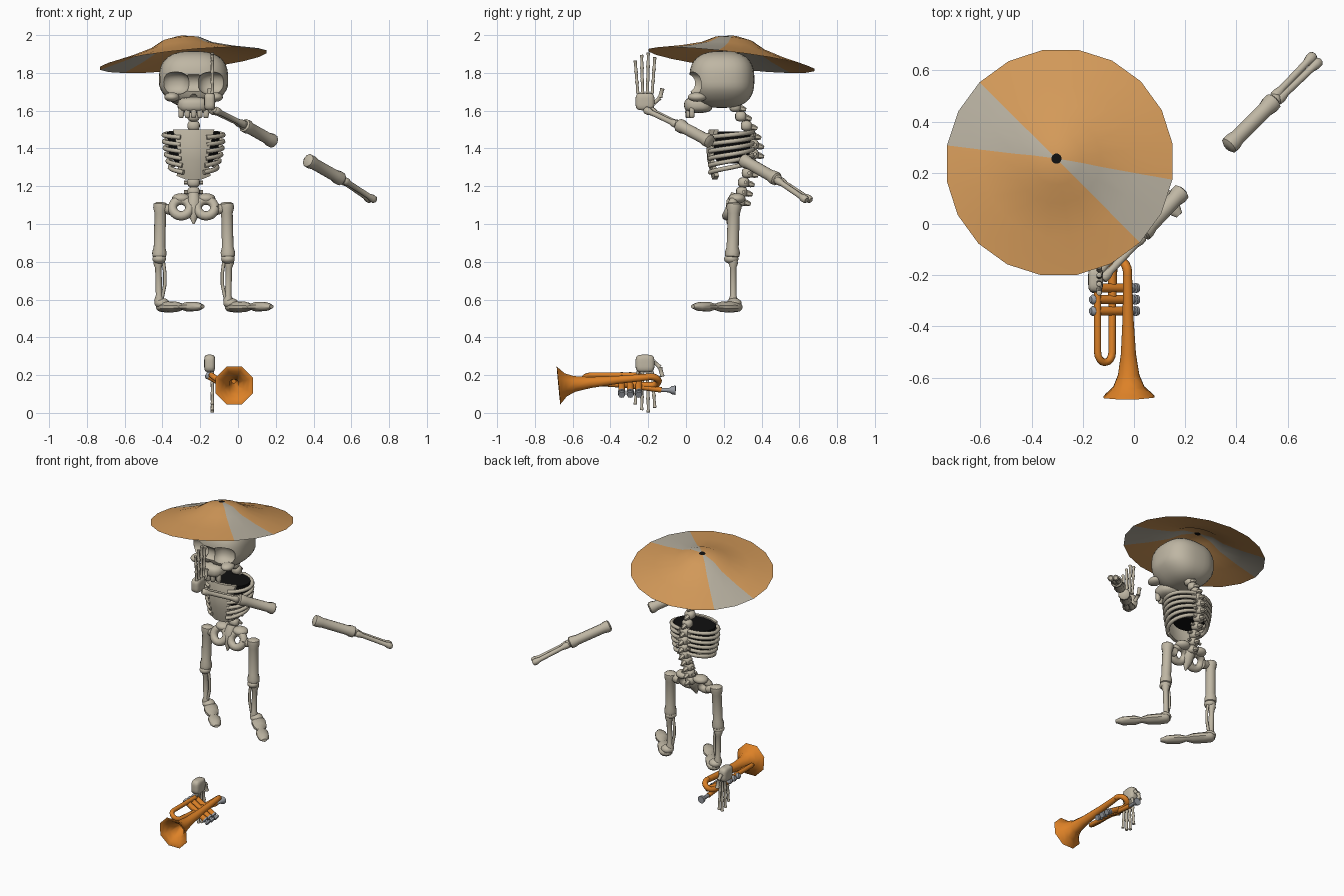
import bpy, bmesh, math
from mathutils import Vector, Matrix

old = bpy.data.objects.get("Cube")
if old:
    bpy.data.objects.remove(old)


def material(name, rgb):
    m = bpy.data.materials.new(name)
    m.use_nodes = True
    m.diffuse_color = (*rgb, 1)
    m.node_tree.nodes["Principled BSDF"].inputs["Base Color"].default_value = (*rgb, 1)
    return m


BONE = material("bone", (0.52, 0.47, 0.37))
TAN = material("straw_tan", (0.65, 0.32, 0.1))
PALE = material("pale_stripe", (0.46, 0.42, 0.34))
BRASS = material("orange_brass", (0.72, 0.22, 0.02))
STEEL = material("steel", (0.32, 0.34, 0.37))
BLACK = material("black", (0.005, 0.005, 0.005))
CX = -0.235  # the skeleton's middle


def finish(name, bm, *mats, angle=45):
    bmesh.ops.recalc_face_normals(bm, faces=bm.faces)
    me = bpy.data.meshes.new(name)
    bm.to_mesh(me)
    bm.free()
    ob = bpy.data.objects.new(name, me)
    bpy.context.collection.objects.link(ob)
    for m in mats:
        me.materials.append(m)
    smooth(ob, angle)
    return ob


def smooth(ob, angle=45):
    bpy.ops.object.select_all(action='DESELECT')
    ob.select_set(True)
    bpy.context.view_layer.objects.active = ob
    bpy.ops.object.shade_smooth_by_angle(angle=math.radians(angle))


def lathe(name, a, b, prof, mat=BONE, n=10, flat=1, caps=True):
    """Turn a profile of (fraction, radius) around the line a-b."""
    a, b = Vector(a), Vector(b)
    rot = (b - a).to_track_quat('Z', 'Y')
    bm = bmesh.new()
    rings = []
    for t, r in prof:
        ring = []
        for k in range(n):
            w = math.tau * (k + 0.5) / n
            p = a.lerp(b, t) + rot @ Vector((r * math.cos(w), r * math.sin(w), 0))
            p.z = a.z + (p.z - a.z) * flat
            ring.append(bm.verts.new(p))
        rings.append(ring)
    for lo, hi in zip(rings, rings[1:]):
        for k in range(n):
            bm.faces.new((lo[k], lo[k - 1], hi[k - 1], hi[k]))
    if caps:
        bm.faces.new(rings[0])
        bm.faces.new(rings[-1])
    return finish(name, bm, mat)


def bone(name, a, b, r, waist=0.72, n=10):
    half = [(0, 0.6), (0.03, 0.95), (0.1, 1), (0.2, waist)]
    prof = half + [(1 - t, s) for t, s in reversed(half)]
    return lathe(name, a, b, [(t, s * r) for t, s in prof], n=n)


def ball(name, c, size, mat=BONE, boxy=2.0, seg=20):
    """Rounded blob; a higher boxy value makes it squarer."""
    bm = bmesh.new()
    bmesh.ops.create_uvsphere(bm, u_segments=seg, v_segments=seg * 2 // 3, radius=1)
    for v in bm.verts:
        k = sum(abs(x) ** boxy for x in v.co) ** (-1 / boxy)
        v.co = Vector([x * k * s for x, s in zip(v.co, size)]) + Vector(c)
    return finish(name, bm, mat, angle=60)


def tube(name, pts, r, mat=BONE):
    cu = bpy.data.curves.new(name, 'CURVE')
    cu.dimensions = '3D'
    cu.bevel_depth = r
    cu.bevel_resolution = 2
    cu.use_fill_caps = True
    sp = cu.splines.new('POLY')
    sp.points.add(len(pts) - 1)
    for p, q in zip(sp.points, pts):
        p.co = (*q, 1)
    ob = bpy.data.objects.new(name, cu)
    bpy.context.collection.objects.link(ob)
    cu.materials.append(mat)
    bpy.ops.object.select_all(action='DESELECT')
    ob.select_set(True)
    bpy.context.view_layer.objects.active = ob
    bpy.ops.object.convert(target='MESH')
    smooth(ob, 60)


def bend(p, q, bulge):
    """Half-round bend from p to q, bulging along y."""
    p, q = Vector(p), Vector(q)
    mid, arm = (p + q) / 2, (p - q) / 2
    return [mid + arm * math.cos(w) + Vector((0, bulge * math.sin(w), 0))
            for w in [math.pi * k / 8 for k in range(9)]]


# Skull with carved sockets, nose and upper teeth
skull = ball("skull", (CX, 0.19, 1.765), (0.183, 0.172, 0.15), boxy=2.7, seg=32)
for v in skull.data.vertices:
    low = max(0, 1.72 - v.co.z)
    v.co.x = CX + (v.co.x - CX) * (1 - 2 * low)
cutters = [ball("brow_cutter", (CX, 0.0, 1.745), (0.2, 0.05, 0.05)),
           ball("nose_cutter", (CX, 0.02, 1.66), (0.025, 0.04, 0.03))]
for s in (-1, 1):
    cutters.append(ball("socket_cutter", (CX + s * 0.1, 0.02, 1.745), (0.078, 0.08, 0.06), boxy=2.5))
for c in cutters:
    mod = skull.modifiers.new("carve", 'BOOLEAN')
    mod.object = c
    mod.solver = 'EXACT'
    bpy.context.view_layer.objects.active = skull
    bpy.ops.object.modifier_apply(modifier=mod.name)
    bpy.data.objects.remove(c)
smooth(skull, 40)
ball("upper_jaw", (CX, 0.065, 1.63), (0.085, 0.075, 0.042), boxy=3)
for s in (-1, 1):
    ball("cheekbone", (CX + s * 0.115, 0.06, 1.672), (0.04, 0.05, 0.025))
for k in range(5):
    x = (k - 2) * 0.033
    ball("tooth", (CX + x, 0.01 + 5 * x * x, 1.592), (0.015, 0.014, 0.032), boxy=4, seg=12)

# Spine
spine = [(0.26, 1.62), (0.29, 1.57), (0.32, 1.52), (0.34, 1.47), (0.355, 1.42), (0.355, 1.37),
         (0.345, 1.32), (0.325, 1.27), (0.305, 1.22), (0.295, 1.17), (0.285, 1.12)]
for i, (y, z) in enumerate(spine):
    ball("vertebra", (CX, y, z), (0.033, 0.03, 0.027), boxy=3, seg=12)
    lathe("spinous_process", (CX, y, z), (CX, y + 0.058, z - 0.015), [(0, 0.02), (0.7, 0.016), (1, 0.008)], n=6)
    if 2 < i < 10:
        lathe("side_process", (CX - 0.05, y + 0.01, z), (CX + 0.05, y + 0.01, z), [(0, 0.01), (1, 0.01)], n=6)

# Ribcage
for s in (-1, 1):
    for i in range(6):
        wide = 0.158 - 0.0013 * i * i
        pts = []
        for k in range(13):
            w = math.pi * (0.06 + 0.8 * k / 12)
            y = 0.24 + (0.115 if w < math.pi / 2 else 0.125) * math.cos(w)
            pts.append((CX + s * wide * math.sin(w), y, 1.488 - 0.031 * i - 0.006 * i * k / 12 - 0.03 * k / 12))
        tube("rib", pts, 0.0125)
liner = lathe("chest_hollow", (CX, 0.24, 1.32), (CX, 0.24, 1.49), [(0, 0.095), (0.3, 0.13), (1, 0.143)], BLACK, 20)
for v in liner.data.vertices:
    v.co.y = 0.24 + (v.co.y - 0.24) * 0.76
edge = [(0.11, 1.5), (0.09, 1.42), (0.075, 1.34), (0.09, 1.255), (0.04, 1.235)]
bm = bmesh.new()
rows = [[bm.verts.new((CX + x * f, 0.105 + 2.5 * (x * f) ** 2 + 0.5 * abs(z - 1.4) ** 1.5, z))
         for f in (-1, -0.5, 0, 0.5, 1)] for x, z in edge]
for lo, hi in zip(rows, rows[1:]):
    for k in range(4):
        bm.faces.new((lo[k], lo[k + 1], hi[k + 1], hi[k]))
geo = bmesh.ops.extrude_face_region(bm, geom=bm.faces[:])
bmesh.ops.translate(bm, vec=(0, 0.022, 0), verts=[v for v in geo["geom"] if isinstance(v, bmesh.types.BMVert)])
finish("sternum", bm, BONE)

# Pelvis and legs
lathe("sacrum", (CX, 0.27, 1.16), (CX, 0.22, 1.0), [(0, 0.03), (0.3, 0.042), (0.7, 0.03), (1, 0.004)])
for s, side in ((-1, "right"), (1, "left")):
    ring = [(CX + s * 0.066 + 0.046 * math.cos(w), 0.235 + 0.02 * math.sin(w), 1.085 + 0.042 * math.sin(w))
            for w in [math.tau * k / 20 for k in range(21)]]
    tube(side + "_hip_ring", ring, 0.025)
    ball(side + "_hip_wing", (CX + s * 0.065, 0.27, 1.135), (0.05, 0.045, 0.028))
    hx, ax = CX + s * 0.175, CX + s * 0.182
    lathe(side + "_hip_joint", (CX + s * 0.11, 0.25, 1.075), (hx, 0.25, 1.085), [(0, 0.03), (1, 0.024)])
    bone(side + "_thigh", (hx, 0.255, 1.115), (ax, 0.245, 0.82), 0.04, 0.8)
    ball(side + "_knee", (ax, 0.24, 0.815), (0.036, 0.038, 0.026))
    bone(side + "_shin", (ax - s * -0.006, 0.25, 0.815), (ax, 0.25, 0.575), 0.026, 0.65)
    tube(side + "_thin_shin", [(ax - s * x, 0.245, z) for x, z in
                               ((0.022, 0.8), (0.03, 0.74), (0.03, 0.68), (0.018, 0.62), (0.005, 0.58))], 0.009)
    lathe(side + "_foot", (ax, 0.285, 0.56), (ax + 0.23, 0.035, 0.565),
          [(0, 0.02), (0.05, 0.04), (0.2, 0.046), (0.4, 0.042), (0.53, 0.024), (0.65, 0.04), (0.88, 0.036), (1, 0.015)],
          flat=0.65)
    ball(side + "_ankle", (ax + 0.015, 0.255, 0.58), (0.04, 0.04, 0.028))


# Arms
def arm(name, top, elbow, wrist):
    bone(name + "_upper_arm", top, elbow, 0.038, 0.84)
    t, e, w = Vector(top), Vector(elbow), Vector(wrist)
    out = (w - e).cross(Vector((0, 0, 1))).normalized()
    for k in (-1, 1):
        bone(name + "_forearm", e + out * k * 0.01, w + out * k * 0.016, 0.021, 0.7)
    ball(name + "_elbow", e, (0.026, 0.026, 0.026), seg=12)


arm("raised", (0.19, 0.13, 1.435), (0.03, -0.04, 1.525), (-0.135, -0.205, 1.605))
arm("loose", (0.365, 0.3, 1.34), (0.55, 0.485, 1.235), (0.715, 0.65, 1.125))


# Hands: one points up, the other is its reflection pointing down
def hand(name, base, d):
    ball(name + "_palm", (-0.15, -0.217, base + d * 0.048), (0.029, 0.05, 0.046), boxy=4.5)
    for y, long in ((-0.255, 0.056), (-0.23, 0.066), (-0.204, 0.07), (-0.179, 0.062)):
        for k in range(3):
            z = base + d * (0.098 + k * long)
            bone(name + "_finger", (-0.136, y + (y + 0.217) * 0.12 * k, z - d * 0.008),
                 (-0.136, y + (y + 0.217) * 0.12 * (k + 1), z + d * long), 0.011, 0.75, 8)
    thumb = [(-0.15, -0.17, base + d * 0.04), (-0.15, -0.138, base + d * 0.068), (-0.15, -0.125, base + d * 0.118)]
    for a, b in zip(thumb, thumb[1:]):
        bone(name + "_thumb", a, b, 0.014, 0.8, 8)


hand("raised_hand", 1.6, 1)
hand("lower_hand", 0.31, -1)

# Wide hat: twenty wedges, two pairs of them pale
bm = bmesh.new()
tilt = Vector((-0.1, 0.12, 1)).to_track_quat('Z', 'Y').to_matrix()
tilt = Vector((0, 0, 1)).rotation_difference(Vector((-0.1, 0.12, 1))).to_matrix()
mid = Vector((-0.29, 0.24, 1.868))
rings = []
for r, h in ((0.448, 0), (0.3, 0.035), (0.17, 0.074), (0.1, 0.112), (0.02, 0.128)):
    rings.append([bm.verts.new(mid + tilt @ Vector((r * math.cos(w), r * math.sin(w), h)))
                  for w in [math.radians(18 * k - 9) for k in range(20)]])
for lo, hi in zip(rings, rings[1:]):
    for k in range(20):
        f = bm.faces.new((lo[k - 1], lo[k], hi[k], hi[k - 1]))
        f.material_index = int(k in (0, 19, 9, 10))
cap = bm.faces.new(rings[-1])
cap.material_index = 2
finish("hat", bm, TAN, PALE, BLACK)

# Trumpet
lathe("trumpet_bell", (-0.02, -0.675, 0.145), (-0.025, -0.2, 0.19),
      [(0.5, 0.012), (0.2, 0.026), (0.08, 0.055), (0.03, 0.08), (0, 0.102), (0, 0.108), (0.03, 0.093),
       (0.08, 0.066), (0.18, 0.045), (0.35, 0.032), (0.65, 0.023), (1, 0.019)], BRASS, 8)
tube("rear_bow", [(-0.025, -0.21, 0.19)] + bend((-0.025, -0.19, 0.192), (-0.085, -0.19, 0.145), 0.045)
     + [(-0.085, -0.3, 0.15)], 0.018, BRASS)
tube("lead_pipe", [(-0.078, -0.13, 0.122), (-0.085, -0.3, 0.145)]
     + bend((-0.085, -0.5, 0.16), (-0.142, -0.5, 0.2), -0.04) + [(-0.142, -0.25, 0.2)], 0.015, BRASS)
lathe("mouthpiece", (-0.078, -0.14, 0.122), (-0.075, -0.055, 0.12),
      [(0, 0.011), (0.6, 0.012), (0.78, 0.022), (1, 0.025)], STEEL)
for y in (-0.25, -0.295, -0.34):
    a, b = Vector((-0.17, y, 0.205)), Vector((0.015, y, 0.095))
    lathe("valve", a.lerp(b, 0.07), a.lerp(b, 0.86), [(0, 0.018), (1, 0.018)], BRASS)
    lathe("valve_base", a, a.lerp(b, 0.1), [(0, 0.012), (0.5, 0.02), (1, 0.02)], STEEL)
    lathe("valve_button", a.lerp(b, 0.84), b, [(0, 0.02), (0.3, 0.02), (0.35, 0.01), (0.6, 0.01), (0.65, 0.02), (1, 0.018)], STEEL)
